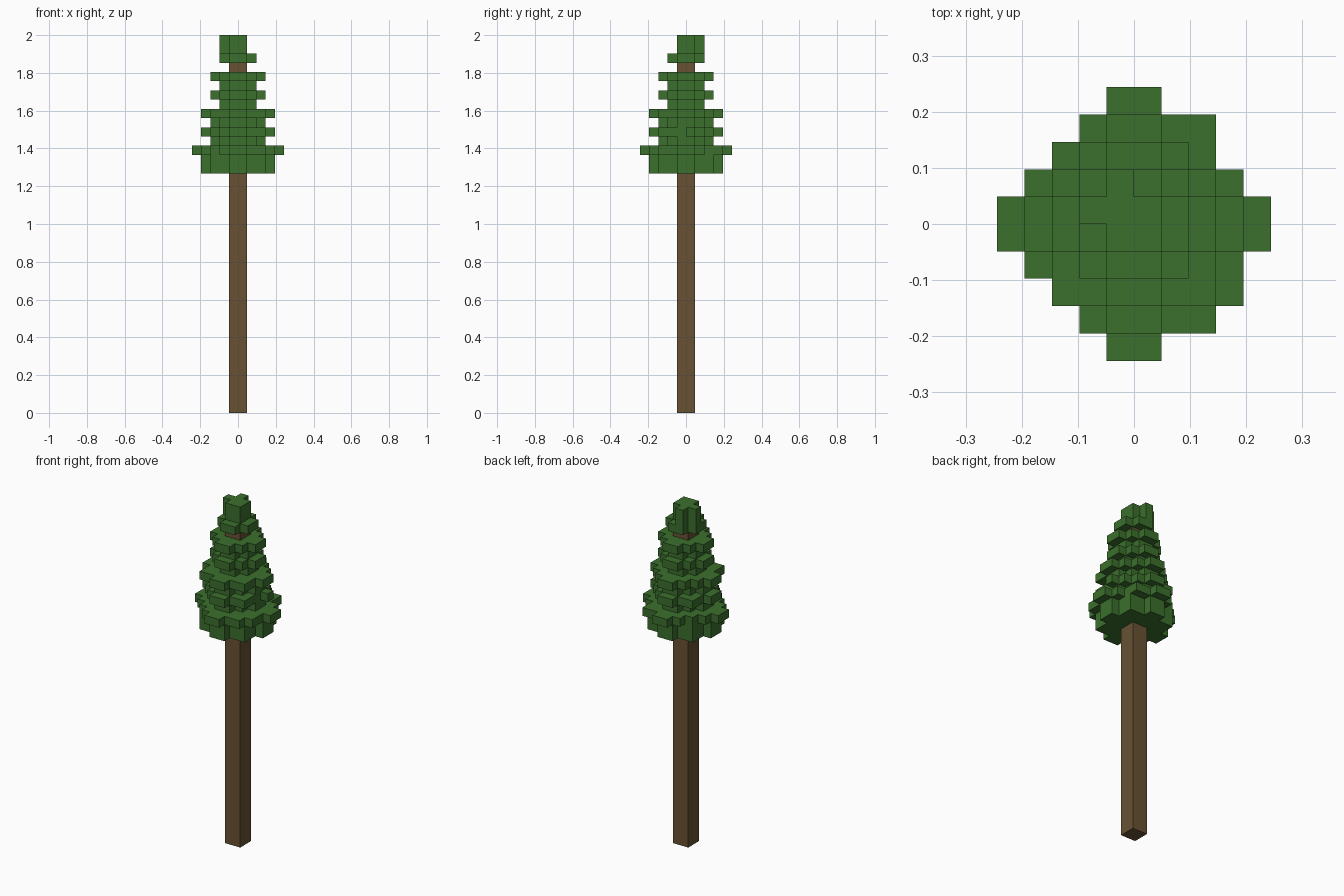
import bpy
import bmesh
from mathutils import Vector

cube = bpy.data.objects.get("Cube")
if cube:
    bpy.data.objects.remove(cube)

U = 2 / 41  # size of one block


def make_material(name, rgb):
    mat = bpy.data.materials.new(name)
    mat.use_nodes = True
    mat.diffuse_color = (*rgb, 1)
    mat.node_tree.nodes["Principled BSDF"].inputs["Base Color"].default_value = (*rgb, 1)
    return mat


def make_object(name, bm, mat):
    mesh = bpy.data.meshes.new(name)
    bm.to_mesh(mesh)
    bm.free()
    mesh.materials.append(mat)
    obj = bpy.data.objects.new(name, mesh)
    bpy.context.collection.objects.link(obj)
    return obj


def ring(c):
    # Distance of a block from the trunk axis, counted in blocks
    return c if c >= 0 else -1 - c


def disc(z, radius, extras=(), missing=()):
    # Stepped diamond of blocks with a few irregular corners
    span = range(-radius, radius)
    cells = {(x, y) for x in span for y in span if ring(x) + ring(y) < radius}
    cells = (cells | set(extras)) - set(missing)
    return {(x, y, z) for x, y in cells}


def block_shell(cells):
    # Outer skin of a set of blocks
    bm = bmesh.new()
    for cell in cells:
        for axis in range(3):
            for side in (0, 1):
                step = [0, 0, 0]
                step[axis] = 2 * side - 1
                if tuple(c + s for c, s in zip(cell, step)) in cells:
                    continue
                corner = Vector(cell)
                corner[axis] += side
                a, b = Vector((0, 0, 0)), Vector((0, 0, 0))
                a[(axis + 1) % 3] = 1
                b[(axis + 2) % 3] = 1
                loop = [corner, corner + a, corner + a + b, corner + b]
                if not side:
                    loop.reverse()
                bm.faces.new([bm.verts.new(v * U) for v in loop])
    bmesh.ops.remove_doubles(bm, verts=bm.verts, dist=U / 100)
    return bm


bark = make_material("bark brown", (0.136, 0.084, 0.034))
leaf = make_material("leaf green", (0.044, 0.162, 0.026))

# Trunk
bm = bmesh.new()
bmesh.ops.create_cube(bm, size=1)
bmesh.ops.scale(bm, vec=(2 * U, 2 * U, 38 * U), verts=bm.verts)
bmesh.ops.translate(bm, vec=(0, 0, 19 * U), verts=bm.verts)
make_object("trunk", bm, bark)

# Main crown: alternating wide and narrow tiers
corners = [(2, 2), (-3, 2), (2, -3), (-3, -3)]
crown = disc(26, 4, corners) | disc(27, 4, corners)
crown |= disc(28, 5, [(2, 3), (3, -3), (2, -4)])
crown |= disc(30, 4, corners[1:3], [(3, -1)])
crown |= disc(32, 4, corners[2:])
for z, radius in ((29, 3), (31, 3), (33, 2), (34, 3), (35, 2), (36, 3)):
    crown |= disc(z, radius)
make_object("crown", block_shell(crown), leaf)

# Tree top with two uneven side blocks
tip = disc(38, 2)
for z in (39, 40):
    tip |= disc(z, 1, [(-1, -1), (0, -1), (-1, 0), (0, 0), (-2, 0), (-1, 1)])
make_object("tree_top", block_shell(tip), leaf)
